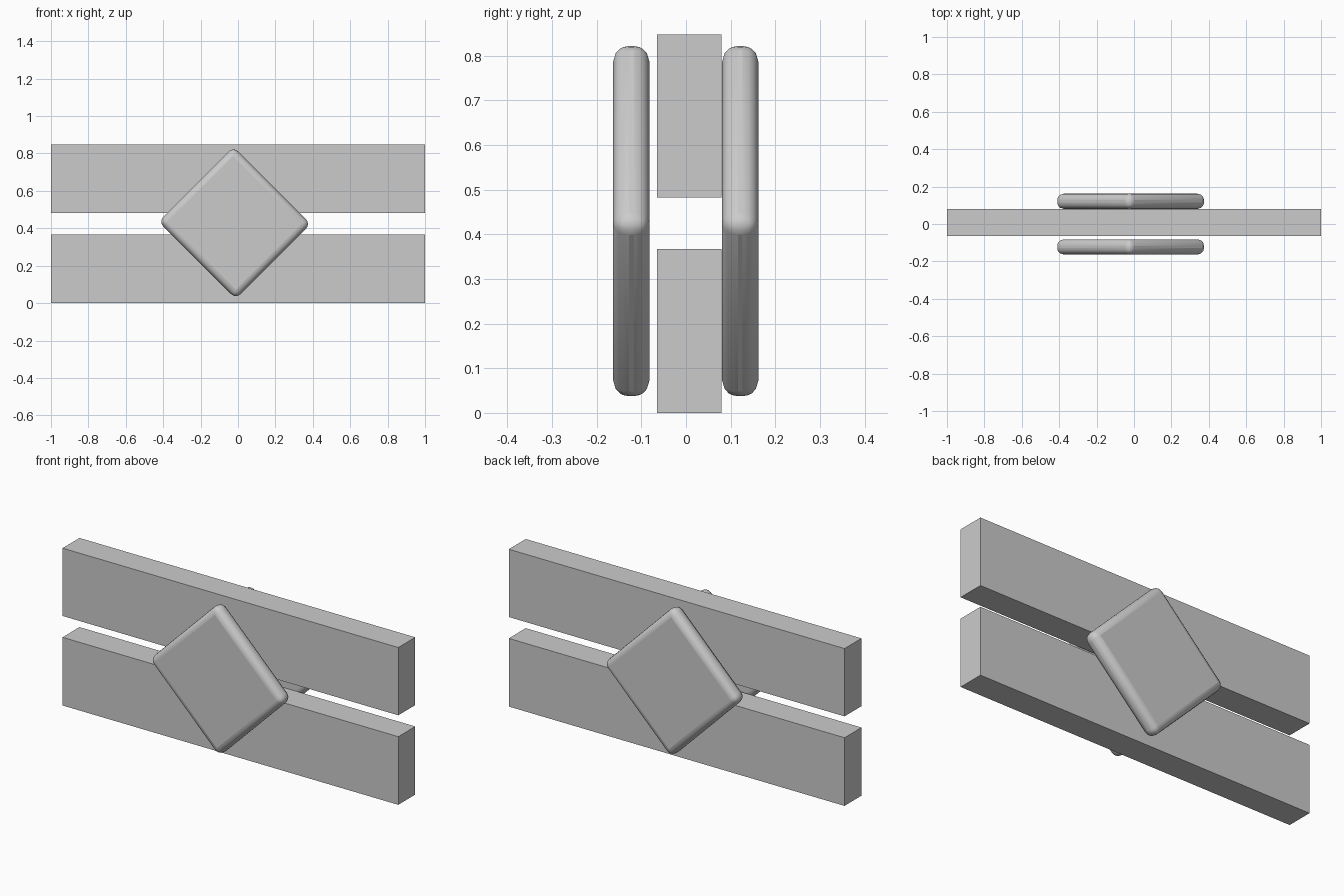
import bpy
import math

if "Cube" in bpy.data.objects:
    bpy.data.objects.remove(bpy.data.objects["Cube"])


def box(name, center, size, angle=0.0):
    bpy.ops.mesh.primitive_cube_add(size=1, location=center)
    ob = bpy.context.object
    ob.name = name
    ob.scale = size
    bpy.ops.object.transform_apply(location=False, rotation=False, scale=True)
    ob.rotation_euler = (0, angle, 0)
    return ob


# Two long rails, one above the other
box("lower_rail", (0, 0.0075, 0.1835), (2, 0.144, 0.367))
box("upper_rail", (0, 0.0075, 0.6645), (2, 0.144, 0.365))

# Rounded diamond plates, front and back
for name, y in (("front_plate", -0.1225), ("back_plate", 0.1215)):
    plate = box(name, (-0.018, y, 0.4295), (0.584, 0.081, 0.566), math.radians(45))
    bevel = plate.modifiers.new("rounding", 'BEVEL')
    bevel.width = 0.035
    bevel.segments = 4
    bpy.ops.object.shade_smooth_by_angle(angle=math.radians(40))
